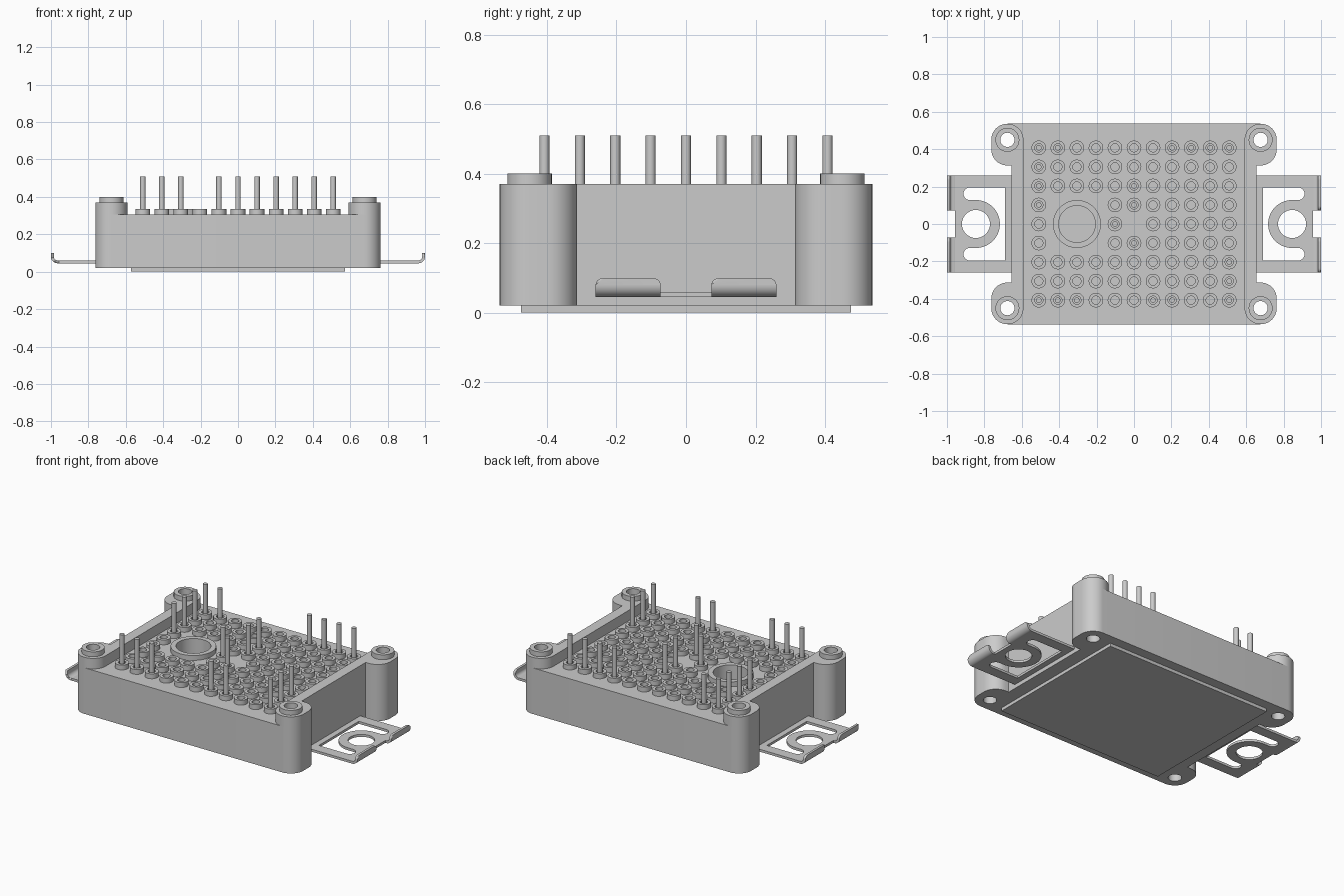
import bpy, bmesh
from math import cos, sin, pi, radians

if "Cube" in bpy.data.objects:
    bpy.data.objects.remove(bpy.data.objects["Cube"])


def arc(cx, cy, r, a0, a1, n=12):
    return [(cx + r * cos(radians(a0 + (a1 - a0) * k / n)),
             cy + r * sin(radians(a0 + (a1 - a0) * k / n))) for k in range(n + 1)]


def circle(cx, cy, r, n=32):
    return [(cx + r * cos(2 * pi * k / n), cy + r * sin(2 * pi * k / n)) for k in range(n)]


def prism(name, loops, lo, hi, along_y=False, round_top=0):
    """Extrude nested outlines (inner loops become holes) from lo to hi."""
    cu = bpy.data.curves.new(name, 'CURVE')
    cu.dimensions, cu.fill_mode, cu.extrude = '2D', 'BOTH', (hi - lo) / 2
    for pts in loops:
        s = cu.splines.new('POLY')
        s.points.add(len(pts) - 1)
        for p, (x, y) in zip(s.points, pts):
            p.co = (x, y, 0, 1)
        s.use_cyclic_u = True
    tmp = bpy.data.objects.new(name + "_outline", cu)
    bpy.context.collection.objects.link(tmp)
    dg = bpy.context.evaluated_depsgraph_get()
    me = bpy.data.meshes.new_from_object(tmp.evaluated_get(dg))
    bpy.data.objects.remove(tmp)
    bm = bmesh.new()
    bm.from_mesh(me)
    bmesh.ops.remove_doubles(bm, verts=bm.verts, dist=1e-5)
    for v in bm.verts:
        v.co.z += (lo + hi) / 2
        if along_y:
            v.co.y, v.co.z = v.co.z, v.co.y
    if round_top:
        bmesh.ops.dissolve_limit(bm, angle_limit=0.01, verts=bm.verts, edges=bm.edges)
        top = max(v.co.z for v in bm.verts) - 1e-4
        edges = [e for e in bm.edges if all(v.co.z > top for v in e.verts)
                 and abs(e.verts[0].co.y - e.verts[1].co.y) < 1e-4]
        bmesh.ops.bevel(bm, geom=edges, offset=round_top, segments=5, profile=0.5, affect='EDGES')
    bmesh.ops.recalc_face_normals(bm, faces=bm.faces)
    bm.to_mesh(me)
    bm.free()
    me.name = name
    ob = bpy.data.objects.new(name, me)
    bpy.context.collection.objects.link(ob)
    bpy.ops.object.select_all(action='DESELECT')
    ob.select_set(True)
    bpy.context.view_layer.objects.active = ob
    bpy.ops.object.shade_smooth_by_angle(angle=radians(30))
    return ob


def flip_y(pts):
    return [(x, -y) for x, y in reversed(pts)]


def flip_x(pts):
    return [(-x, y) for x, y in reversed(pts)]


EX, EY, ER = 0.677, 0.45, 0.086
CUP = (-0.305, 0)
STEP = 0.1018

# housing: rectangle with a rounded ear at each corner
ear = ([(0.655, 0.313), (EX, 0.313)] + arc(EX, 0.399, ER, -80, 0)
       + arc(EX, EY, ER, 0, 90))
right = flip_y(ear) + ear
screw_holes = [circle(sx * EX, sy * EY, 0.038) for sx in (-1, 1) for sy in (-1, 1)]
prism("housing", [right + flip_x(right), circle(*CUP, 0.098, 48)] + screw_holes, 0.02, 0.305)

# raised walls at both ends, with the upper half of the ears
inner = arc(EX, EY, ER, 97, 180)
wall = flip_y(ear) + ear + inner + flip_y(inner)
for side, f in (("right", lambda p: p), ("left", flip_x)):
    holes = [f(circle(EX, sy * EY, 0.038)) for sy in (-1, 1)]
    prism(side + "_end_wall", [f(wall)] + holes, 0.305, 0.37)

# screw bosses
prism("screw_bosses", [circle(sx * EX, sy * EY, r) for sx in (-1, 1) for sy in (-1, 1)
                       for r in (0.064, 0.038)], 0.37, 0.40)

# base plate
prism("base_plate", [[(-0.572, -0.475), (0.572, -0.475), (0.572, 0.475), (-0.572, 0.475)]], 0, 0.02)

# round cup on the lid
prism("cup_rim", [circle(*CUP, r, 48) for r in (0.128, 0.098)], 0.305, 0.335)

# grid of pin sockets, leaving room around the cup
sockets = [(i, j) for i in range(-5, 6) for j in range(-4, 5)
           if not (abs(j) <= 1 and -4 <= i <= -2) and (i, j) != (0, 0)]
prism("pin_sockets", [circle(i * STEP, j * STEP, r, 24) for i, j in sockets
                      for r in (0.039, 0.022)], 0.305, 0.335)

# contact pins
pins = ([(-5, j) for j in (1, 2, 3, 4, -4)] + [(-4, 4), (-4, -4), (-3, -4)]
        + [(i, 4) for i in (2, 3, 4, 5)] + [(1, -4), (2, -4)]
        + [(5, j) for j in (-4, -3, -2)] + [(-1, 0), (0, 1), (0, -1), (0, 2)])
prism("contact_pins", [circle(i * STEP, j * STEP, 0.0145, 16) for i, j in pins], 0.30, 0.51)

# spring mounting clips with an upturned lip
sheet = [(0.64, -0.26), (0.958, -0.26), (0.958, 0.26), (0.64, 0.26)]
half = ([(0.69, 0.195)] + arc(0.845, 0, 0.128, 0, 90, 16)
        + arc(0.878, 0.1615, 0.0335, -90, 90, 12))
window = half[1:] + [half[0]] + [(0.69, -0.195)] + flip_y(half[2:])
lip = ([(0.957, 0.045)] + arc(0.965, 0.080, 0.035, -90, 0, 8) + [(1.0, 0.10), (0.985, 0.10)]
       + arc(0.965, 0.080, 0.020, 0, -90, 8) + [(0.957, 0.060)])
# the window is a C: outer edge, then back along the tongue
window = ([(0.69, -0.195), (0.69, 0.195)] + arc(0.878, 0.1615, 0.0335, 90, -90, 12)
          + arc(0.845, 0, 0.128, 90, 270, 32) + arc(0.878, -0.1615, 0.0335, 90, -90, 12))
for side, f in (("right", lambda p: p), ("left", flip_x)):
    prism(side + "_clip", [f(sheet), f(window), f(circle(0.845, 0, 0.075))], 0.045, 0.060)
    for end, y0, y1 in (("front", -0.26, -0.073), ("back", 0.073, 0.26)):
        prism(f"{side}_clip_lip_{end}", [f(lip)], y0, y1, along_y=True, round_top=0.024)
